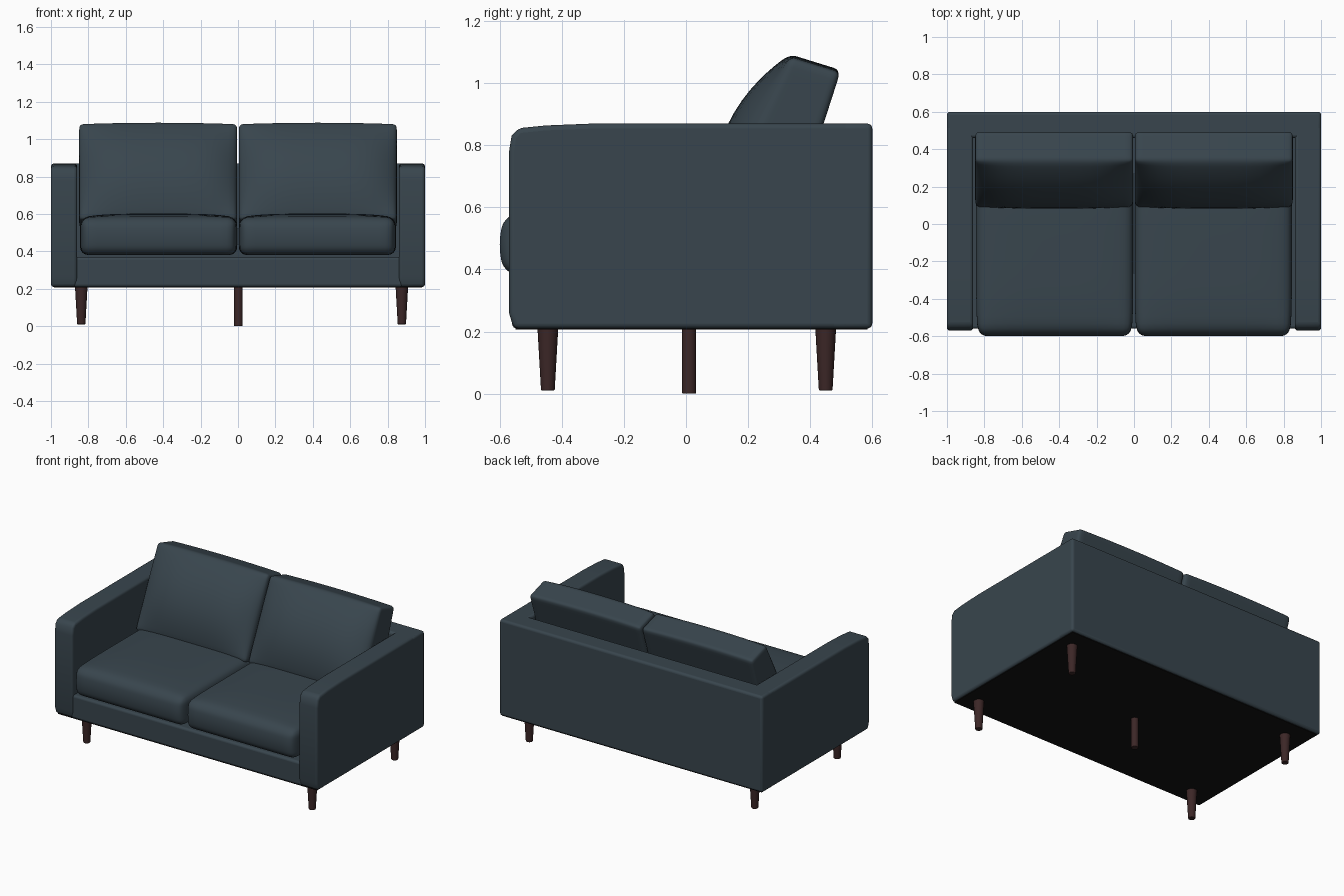
import bpy, bmesh, math
from mathutils import Vector

cube = bpy.data.objects.get("Cube")
if cube:
    bpy.data.objects.remove(cube, do_unlink=True)


def material(name, rgb, rough=0.8):
    m = bpy.data.materials.new(name)
    m.use_nodes = True
    m.diffuse_color = (*rgb, 1)
    bsdf = m.node_tree.nodes["Principled BSDF"]
    bsdf.inputs["Base Color"].default_value = (*rgb, 1)
    bsdf.inputs["Roughness"].default_value = rough
    return m


FABRIC = material("slate fabric", (0.040, 0.060, 0.075))
WOOD = material("dark wood", (0.045, 0.020, 0.020))
LINING = material("black lining", (0.006, 0.006, 0.006))


def finish(name, bm, mat, bevel=0, angle=40):
    bmesh.ops.recalc_face_normals(bm, faces=bm.faces)
    mesh = bpy.data.meshes.new(name)
    bm.to_mesh(mesh)
    bm.free()
    mesh.materials.append(mat)
    ob = bpy.data.objects.new(name, mesh)
    bpy.context.collection.objects.link(ob)
    if bevel:
        mod = ob.modifiers.new("rounded edges", "BEVEL")
        mod.width, mod.segments, mod.limit_method = bevel, 4, "ANGLE"
        mod.angle_limit = math.radians(40)
    bpy.ops.object.select_all(action="DESELECT")
    ob.select_set(True)
    bpy.context.view_layer.objects.active = ob
    bpy.ops.object.shade_smooth_by_angle(angle=math.radians(angle))
    return ob


def box(name, lo, hi, mat, bevel=0):
    bm = bmesh.new()
    bmesh.ops.create_cube(bm, size=1)
    for v in bm.verts:
        v.co = [a + (b - a) * (c + 0.5) for a, b, c in zip(lo, hi, v.co)]
    return finish(name, bm, mat, bevel)


def prism(name, profile, x0, x1, mat, bevel):
    """Side profile (y, z) extruded across x."""
    bm = bmesh.new()
    face = bm.faces.new([bm.verts.new((x0, y, z)) for y, z in profile])
    out = bmesh.ops.extrude_face_region(bm, geom=[face])["geom"]
    for v in out:
        if isinstance(v, bmesh.types.BMVert):
            v.co.x = x1
    return finish(name, bm, mat, bevel)


def cushion(name, half, r, shape):
    """Rounded box, denser near its edges; shape() maps -1..1 coordinates."""
    bm = bmesh.new()
    bmesh.ops.create_cube(bm, size=2)
    bmesh.ops.subdivide_edges(bm, edges=bm.edges[:], cuts=19, use_grid_fill=True)
    for v in bm.verts:
        p = Vector([h * math.sin(c * math.pi / 2) for h, c in zip(half, v.co)])
        core = Vector([max(r - h, min(h - r, c)) for h, c in zip(half, p)])
        p = core + (p - core).normalized() * r
        v.co = shape(*[c / h for c, h in zip(p, half)])
    return finish(name, bm, FABRIC, angle=60)


# Frame: two arms, back panel, front rail and underside lining
ARM = [(-0.555, 0.21), (-0.57, 0.26), (-0.57, 0.78), (-0.562, 0.83),
       (-0.54, 0.855), (-0.45, 0.864), (-0.3, 0.87), (0.53, 0.87), (0.53, 0.21)]
for side, s in (("right", -1), ("left", 1)):
    prism(side + "_arm", ARM, s * 0.86, s * 1.0, FABRIC, 0.016)
box("back_panel", (-1, 0.46, 0.21), (1, 0.6, 0.87), FABRIC, 0.016)
box("seat_base", (-0.88, -0.56, 0.21), (0.88, 0.5, 0.37), FABRIC, 0.015)
box("underside_lining", (-0.985, -0.55, 0.206), (0.985, 0.585, 0.212), LINING)


# Seat cushions: crowned top, bulging front, narrowing slightly to the front
def seat_shape(cx):
    def shape(u, v, w):
        crown = (1 - u ** 4) * (1 - v ** 4)
        front = max(0, -v) ** 6
        half = 0.42 - 0.012 * front
        y = -0.13 + 0.45 * v - 0.02 * front * (1 - w * w)
        z = 0.48 + 0.1 * w + (0.022 * crown if w > 0 else 0) * w
        return (cx + half * u, y, z)
    return shape


# Back cushions: leaning slab with a full, pillowy front
FB, FT = Vector((0.085, 0.57)), Vector((0.335, 1.085))
BB, BT = Vector((0.33, 0.52)), Vector((0.497, 1.035))


def back_shape(cx):
    def shape(u, v, w):
        t, d = (w + 1) / 2, (v + 1) / 2
        p = FB.lerp(FT, t).lerp(BB.lerp(BT, t), d)
        puff = 0.085 * (1 - u ** 4) * (1 - w * w) * (1 - d) ** 2
        top = 0.008 * (1 - u * u) * max(0, w)
        return (cx + 0.422 * u, p.x - 0.9 * puff, p.y + 0.44 * puff + top)
    return shape


for side, s in (("right", -1), ("left", 1)):
    cushion(side + "_seat_cushion", (0.42, 0.45, 0.1), 0.045, seat_shape(s * 0.424))
    cushion(side + "_back_cushion", (0.422, 0.09, 0.28), 0.022, back_shape(s * 0.427))


# Legs: four tapered corner legs and a straight centre support
def leg(name, x, y, z0, r_low, r_high):
    bm = bmesh.new()
    h = 0.22 - z0
    bmesh.ops.create_cone(bm, cap_ends=True, segments=24, radius1=r_low,
                          radius2=r_high, depth=h)
    bmesh.ops.translate(bm, verts=bm.verts, vec=(x, y, z0 + h / 2))
    finish(name, bm, WOOD, 0.004)


for end, y in (("front", -0.445), ("back", 0.45)):
    leg("right_" + end + "_leg", -0.838, y, 0.01, 0.022, 0.034)
    leg("left_" + end + "_leg", 0.876, y, 0.01, 0.022, 0.034)
leg("centre_leg", 0.002, 0.01, 0, 0.023, 0.023)
